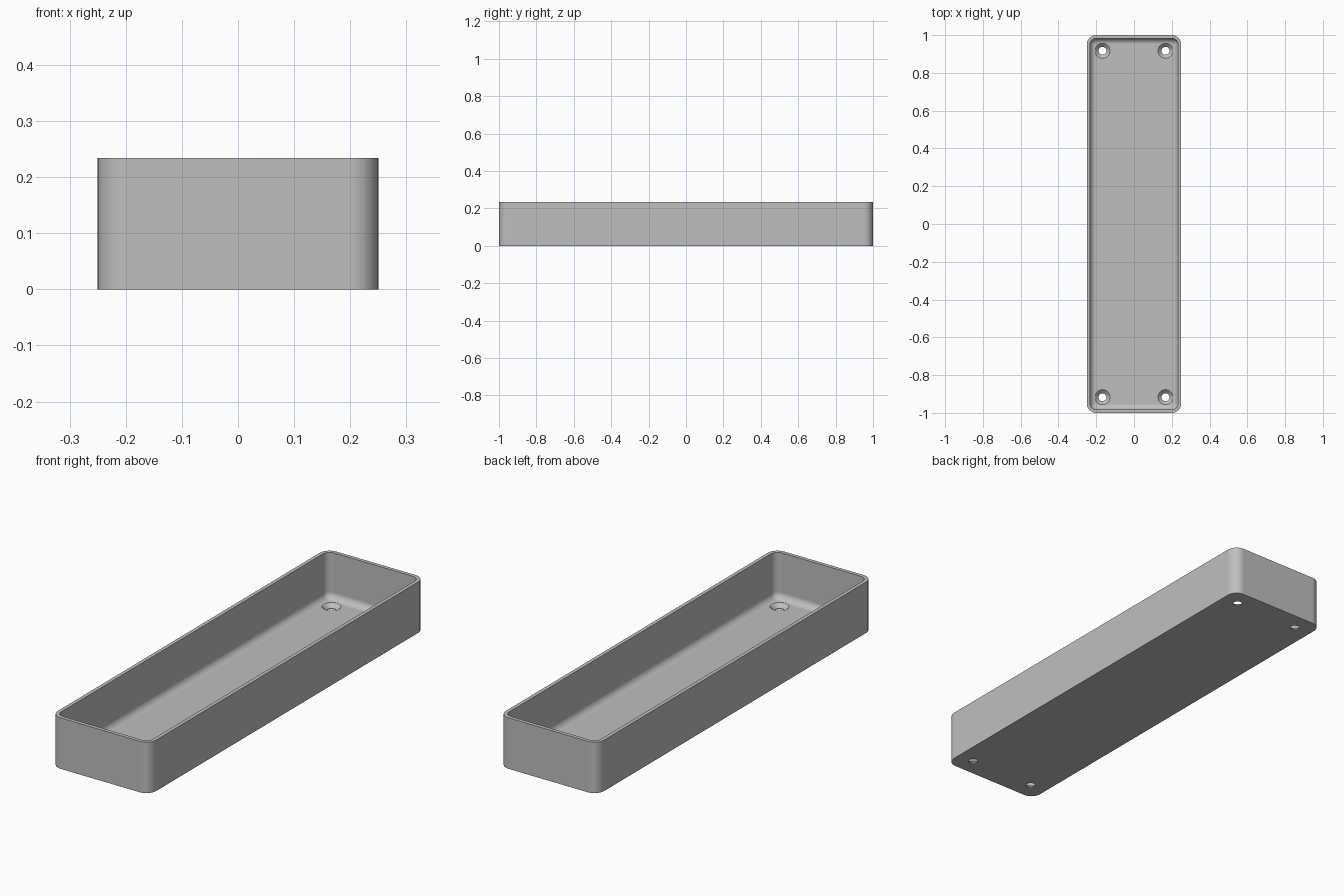
import bpy
import bmesh
from math import sin, cos, pi, radians

if "Cube" in bpy.data.objects:
    bpy.data.objects.remove(bpy.data.objects["Cube"])

HALF_X, HALF_Y, HEIGHT = 0.25, 1.0, 0.234
CORNER, WALL, FLOOR, FILLET = 0.05, 0.017, 0.022, 0.031
HOLE_X, HOLE_Y, HOLE_R, SINK_R = 0.167, 0.917, 0.021, 0.04

grey = bpy.data.materials.new("plain grey")
grey.use_nodes = True
colour = (0.52, 0.52, 0.52, 1)
grey.diffuse_color = colour
grey.node_tree.nodes["Principled BSDF"].inputs["Base Color"].default_value = colour


def rounded_rect(inset, z, steps=10):
    """Points of the tray outline, moved inwards by inset."""
    r = CORNER - inset
    points = []
    for quarter, (sx, sy) in enumerate(((1, 1), (-1, 1), (-1, -1), (1, -1))):
        for i in range(steps + 1):
            a = (quarter + i / steps) * pi / 2
            points.append((sx * (HALF_X - CORNER) + r * cos(a),
                           sy * (HALF_Y - CORNER) + r * sin(a), z))
    return points


def circle(cx, cy, r, z, n=32):
    return [(cx + r * cos(2 * pi * i / n), cy + r * sin(2 * pi * i / n), z)
            for i in range(n)]


def add_loft(bm, outlines):
    """Closed solid through a stack of matching outlines."""
    rings = [[bm.verts.new(p) for p in outline] for outline in outlines]
    n = len(rings[0])
    for low, high in zip(rings, rings[1:]):
        for i in range(n):
            j = (i + 1) % n
            bm.faces.new((low[i], low[j], high[j], high[i]))
    bm.faces.new(rings[0][::-1])
    bm.faces.new(rings[-1])


def make_object(name, bm):
    bmesh.ops.recalc_face_normals(bm, faces=bm.faces)
    mesh = bpy.data.meshes.new(name)
    bm.to_mesh(mesh)
    bm.free()
    mesh.materials.append(grey)
    obj = bpy.data.objects.new(name, mesh)
    bpy.context.collection.objects.link(obj)
    return obj


# Tray: outer wall, flat rim, inner wall, then a fillet into the floor
outlines = [rounded_rect(0, 0), rounded_rect(0, HEIGHT), rounded_rect(WALL, HEIGHT)]
for k in range(9):
    a = k / 8 * pi / 2
    outlines.append(rounded_rect(WALL + FILLET * (1 - cos(a)),
                                 FLOOR + FILLET * (1 - sin(a))))
bm = bmesh.new()
add_loft(bm, outlines)
tray = make_object("tray", bm)

# Countersunk screw holes in the four corners
bm = bmesh.new()
for sx in (-1, 1):
    for sy in (-1, 1):
        profile = ((HOLE_R, -0.02), (HOLE_R, 0.004), (SINK_R, FLOOR), (SINK_R, 0.1))
        add_loft(bm, [circle(sx * HOLE_X, sy * HOLE_Y, r, z) for r, z in profile])
cutter = make_object("screw_hole_cutter", bm)
cutter.hide_render = True

bpy.ops.object.select_all(action='DESELECT')
tray.select_set(True)
bpy.context.view_layer.objects.active = tray
cut = tray.modifiers.new("screw holes", 'BOOLEAN')
cut.operation = 'DIFFERENCE'
cut.solver = 'EXACT'
cut.object = cutter
bpy.ops.object.modifier_apply(modifier=cut.name)
bpy.data.objects.remove(cutter)

# Smooth rounded corners, crisp rim and hole edges
bpy.ops.object.shade_smooth_by_angle(angle=radians(30))
weighted = tray.modifiers.new("even shading", 'WEIGHTED_NORMAL')
weighted.keep_sharp = True
